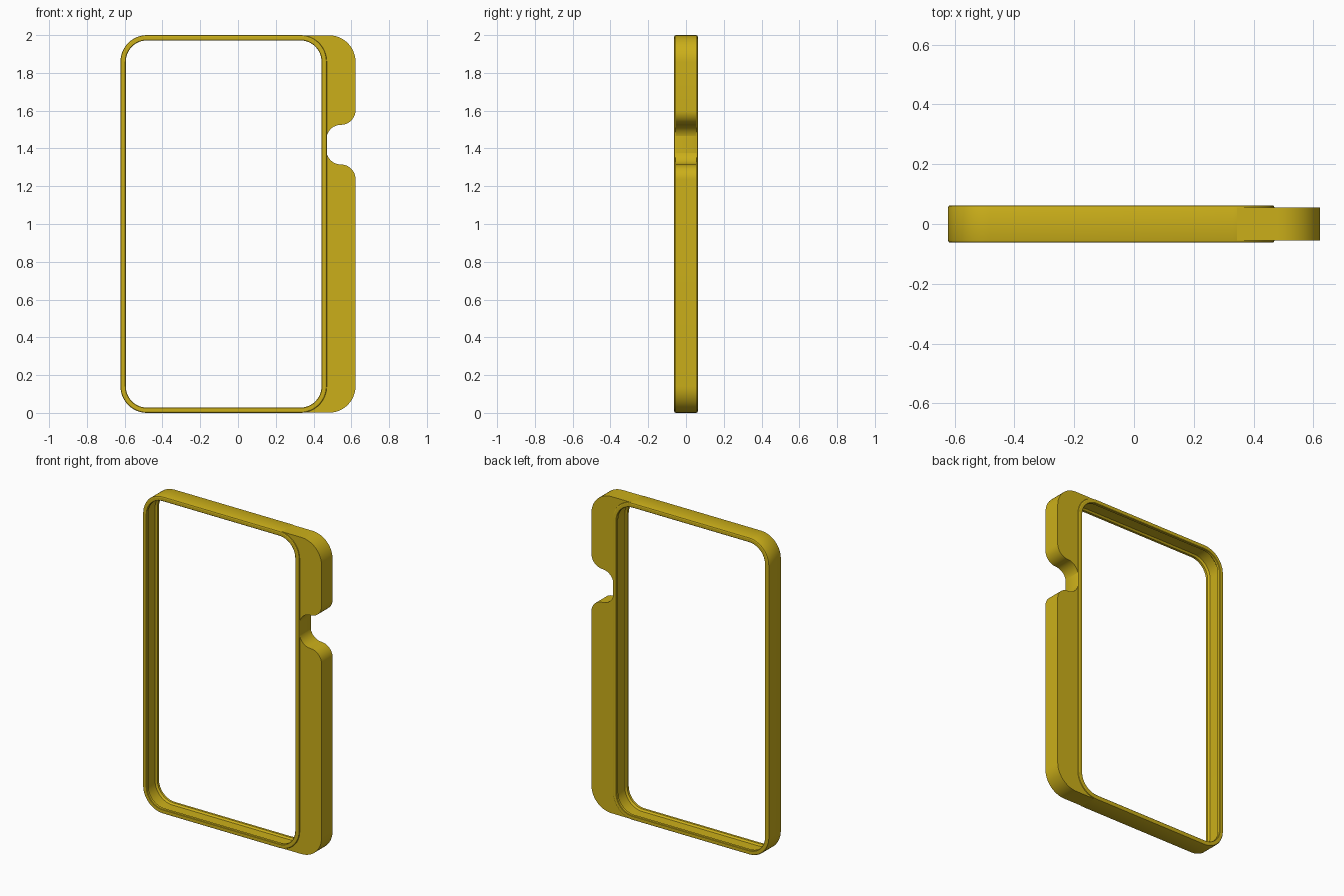
import bpy
import bmesh
from math import sin, cos, radians

if "Cube" in bpy.data.objects:
    bpy.data.objects.remove(bpy.data.objects["Cube"])

gold = bpy.data.materials.new("yellow_plastic")
gold.diffuse_color = (0.6, 0.43, 0.01, 1)
gold.use_nodes = True
gold.node_tree.nodes["Principled BSDF"].inputs["Base Color"].default_value = gold.diffuse_color


def arc(cx, cz, r, a0, a1, n=12):
    """Points along a circular arc in the x-z plane, angles in degrees."""
    angles = [radians(a0 + (a1 - a0) * i / n) for i in range(n + 1)]
    return [(cx + r * cos(a), cz + r * sin(a)) for a in angles]


def finish(name, bm):
    bmesh.ops.recalc_face_normals(bm, faces=bm.faces)
    mesh = bpy.data.meshes.new(name)
    bm.to_mesh(mesh)
    bm.free()
    mesh.materials.append(gold)
    obj = bpy.data.objects.new(name, mesh)
    bpy.context.collection.objects.link(obj)
    bpy.ops.object.select_all(action='DESELECT')
    obj.select_set(True)
    bpy.context.view_layer.objects.active = obj
    bpy.ops.object.shade_smooth_by_angle(angle=radians(25))
    return obj


def skin(bm, loops, closed):
    """Bridge equal-length vertex loops with quads."""
    pairs = list(zip(loops, loops[1:]))
    if closed:
        pairs.append((loops[-1], loops[0]))
    for a, b in pairs:
        for i in range(len(a)):
            j = (i + 1) % len(a)
            bm.faces.new((a[i], a[j], b[j], b[i]))


LEFT, RIGHT, TOP, R = -0.622, 0.47, 2.0, 0.14


def frame_loop(inset):
    """Rounded rectangle of the frame, moved inwards by inset."""
    r = R - inset
    return (arc(RIGHT - R, TOP - R, r, 0, 90) + arc(LEFT + R, TOP - R, r, 90, 180)
            + arc(LEFT + R, R, r, 180, 270) + arc(RIGHT - R, R, r, 270, 360))


# Frame: ring section as (inset, y), with soft outer edges and an inner groove
half = [(0.0, -0.055), (0.002, -0.060), (0.007, -0.0625), (0.025, -0.0625),
        (0.028, -0.060), (0.028, -0.045), (0.018, -0.035)]
section = half + [(d, -y) for d, y in reversed(half)]
bm = bmesh.new()
rings = [[bm.verts.new((x, y, z)) for x, z in frame_loop(d)] for d, y in section]
skin(bm, rings, closed=True)
finish("frame", bm)

# Side grip: follows the frame on the left, with a rounded notch on the right
edge, cr, depth, low = 0.622, 0.14, 0.055, 0.001
nr, notch_x, notch_z, notch_h = 0.077, 0.468, 1.42, 0.105
outline = (
    arc(RIGHT - R, R, R - 0.01, 270, 360)
    + arc(RIGHT - R, TOP - R, R - 0.01, 0, 90)
    + [(RIGHT - R, TOP - low)]
    + arc(edge - cr, TOP - cr - low, cr, 90, 0)
    + arc(edge - nr, notch_z + notch_h + nr, nr, 0, -90)
    + arc(notch_x + nr, notch_z + notch_h - nr, nr, 90, 180)
    + arc(notch_x + nr, notch_z - notch_h + nr, nr, 180, 270)
    + arc(edge - nr, notch_z - notch_h - nr, nr, 90, 0)
    + arc(edge - cr, cr + low, cr, 0, -90)
    + [(RIGHT - R, low)])
# Drop coincident neighbours where arcs join
outline = [p for i, p in enumerate(outline)
           if abs(p[0] - outline[i - 1][0]) + abs(p[1] - outline[i - 1][1]) > 1e-5]
bm = bmesh.new()
front, back = [[bm.verts.new((x, y, z)) for x, z in outline] for y in (-depth, depth)]
skin(bm, [front, back], closed=False)
bm.faces.new(front)
bm.faces.new(back[::-1])
finish("side_grip", bm)
